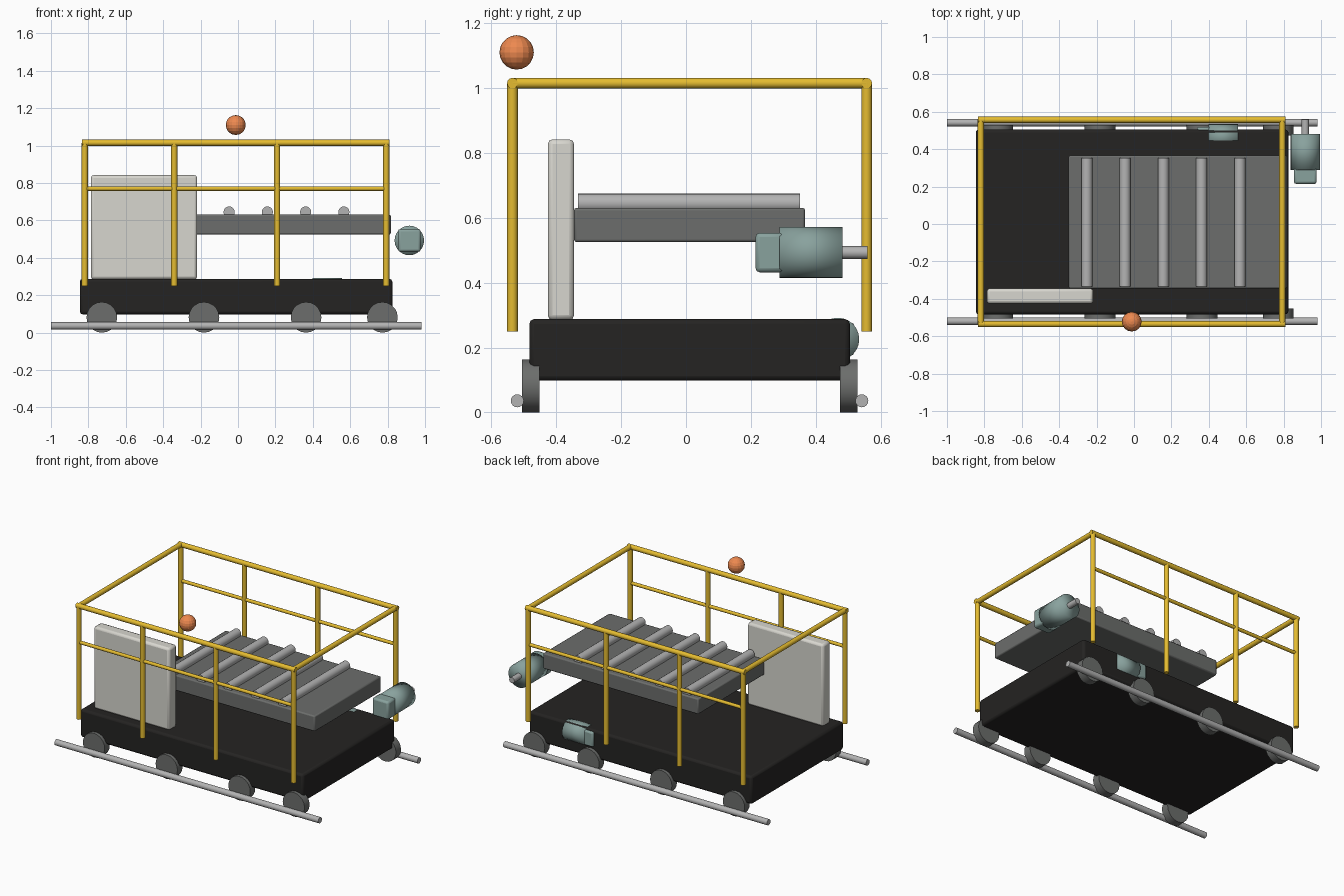
import bpy, bmesh, math
from mathutils import Vector

if "Cube" in bpy.data.objects:
    bpy.data.objects.remove(bpy.data.objects["Cube"])

YC = 0.011  # centre line of the cart


def material(name, rgb):
    m = bpy.data.materials.new(name)
    m.diffuse_color = (*rgb, 1)
    m.use_nodes = True
    m.node_tree.nodes["Principled BSDF"].inputs["Base Color"].default_value = m.diffuse_color
    return m


YELLOW = material("yellow_paint", (0.78, 0.50, 0.03))
BLACK = material("black_paint", (0.018, 0.017, 0.016))
CREAM = material("cream_panel", (0.68, 0.67, 0.62))
DARK = material("dark_grey", (0.15, 0.155, 0.15))
STEEL = material("steel", (0.45, 0.45, 0.45))
TEAL = material("grey_green", (0.25, 0.36, 0.34))
ORANGE = material("orange", (0.85, 0.25, 0.08))


def finish(name, bm, mat, smooth=35):
    me = bpy.data.meshes.new(name)
    bm.to_mesh(me)
    bm.free()
    ob = bpy.data.objects.new(name, me)
    bpy.context.collection.objects.link(ob)
    me.materials.append(mat)
    if smooth:
        for p in me.polygons:
            p.use_smooth = True
        me.set_sharp_from_angle(angle=math.radians(smooth))
    return ob


def box(name, lo, hi, mat, bevel=0.012):
    bm = bmesh.new()
    bmesh.ops.create_cube(bm, size=1)
    for v in bm.verts:
        v.co = Vector([l + (c + 0.5) * (h - l) for c, l, h in zip(v.co, lo, hi)])
    ob = finish(name, bm, mat)
    mod = ob.modifiers.new("bevel", "BEVEL")
    mod.width = bevel
    mod.segments = 2
    return ob


def rod(name, a, b, r, mat, sides=16, smooth=35):
    a, b = Vector(a), Vector(b)
    bm = bmesh.new()
    bmesh.ops.create_cone(bm, cap_ends=True, segments=sides, radius1=r, radius2=r, depth=(b - a).length)
    q = (b - a).to_track_quat('Z', 'Y')
    for v in bm.verts:
        v.co = q @ v.co + (a + b) / 2
    return finish(name, bm, mat, smooth)


# Chassis, upright panel and roller table
box("chassis", (-0.846, -0.483, 0.098), (0.825, 0.505, 0.288), BLACK, 0.015)
box("control_panel", (-0.787, -0.426, 0.285), (-0.218, -0.345, 0.842), CREAM, 0.015)
box("roller_table", (-0.349, -0.345, 0.525), (0.817, 0.367, 0.631), DARK, 0.008)
for i in range(5):
    x = -0.252 + 0.2045 * i
    rod(f"roller_{i + 1}", (x, -0.333, 0.645), (x, 0.352, 0.645), 0.03, STEEL)

# Ground rails, wheels and guard rails on both sides
HY, ZT = 0.546, 1.015
for side, s in (("front", -1), ("back", 1)):
    y = YC + s * 0.531
    rod(f"{side}_track", (-1.0, y, 0.036), (0.98, y, 0.036), 0.02, STEEL)
    for i, x in enumerate((-0.728, -0.182, 0.364, 0.772)):
        y = YC + s * 0.49
        rod(f"{side}_wheel_{i + 1}", (x, y - 0.027, 0.082), (x, y + 0.027, 0.082), 0.082, DARK, 20)
    y = YC + s * HY
    for i, x in enumerate((-0.819, -0.341, 0.209, 0.793)):
        rod(f"{side}_post_{i + 1}", (x, y, 0.25), (x, y, ZT), 0.0165, YELLOW, 12)
    rod(f"{side}_top_rail", (-0.835, y, ZT), (0.809, y, ZT), 0.0165, YELLOW, 12)
    rod(f"{side}_mid_rail", (-0.819, y, 0.77), (0.793, y, 0.77), 0.0115, YELLOW, 12)
for side, x in (("left", -0.819), ("right", 0.793)):
    rod(f"{side}_end_rail", (x, YC - HY, ZT), (x, YC + HY, ZT), 0.0165, YELLOW, 12)


# Motor: round body, shaft one way and terminal box the other
def motor(name, c, axis, r, half, shaft):
    c, d = Vector(c), Vector(axis)
    rod(name + "_body", c - d * half, c + d * half, r, TEAL, 24, 180)
    rod(name + "_shaft", c + d * half, c + d * (half + shaft), r * 0.25, STEEL, 12)
    w = r * 0.77
    side = Vector((w, w, w)) - d * w
    far, near = c - d * (half * 1.76), c - d * (half * 0.85)
    box(name + "_box", far - side, near + side, TEAL, r * 0.16)


motor("table_motor", (0.916, 0.385, 0.493), (0, 1, 0), 0.079, 0.097, 0.077)
motor("drive_motor", (0.477, 0.468, 0.226), (1, 0, 0), 0.066, 0.08, 0.06)

# Warning beacon
bm = bmesh.new()
bmesh.ops.create_uvsphere(bm, u_segments=16, v_segments=10, radius=0.053)
bmesh.ops.translate(bm, verts=bm.verts, vec=(-0.012, -0.522, 1.11))
finish("beacon_ball", bm, ORANGE, 0)
